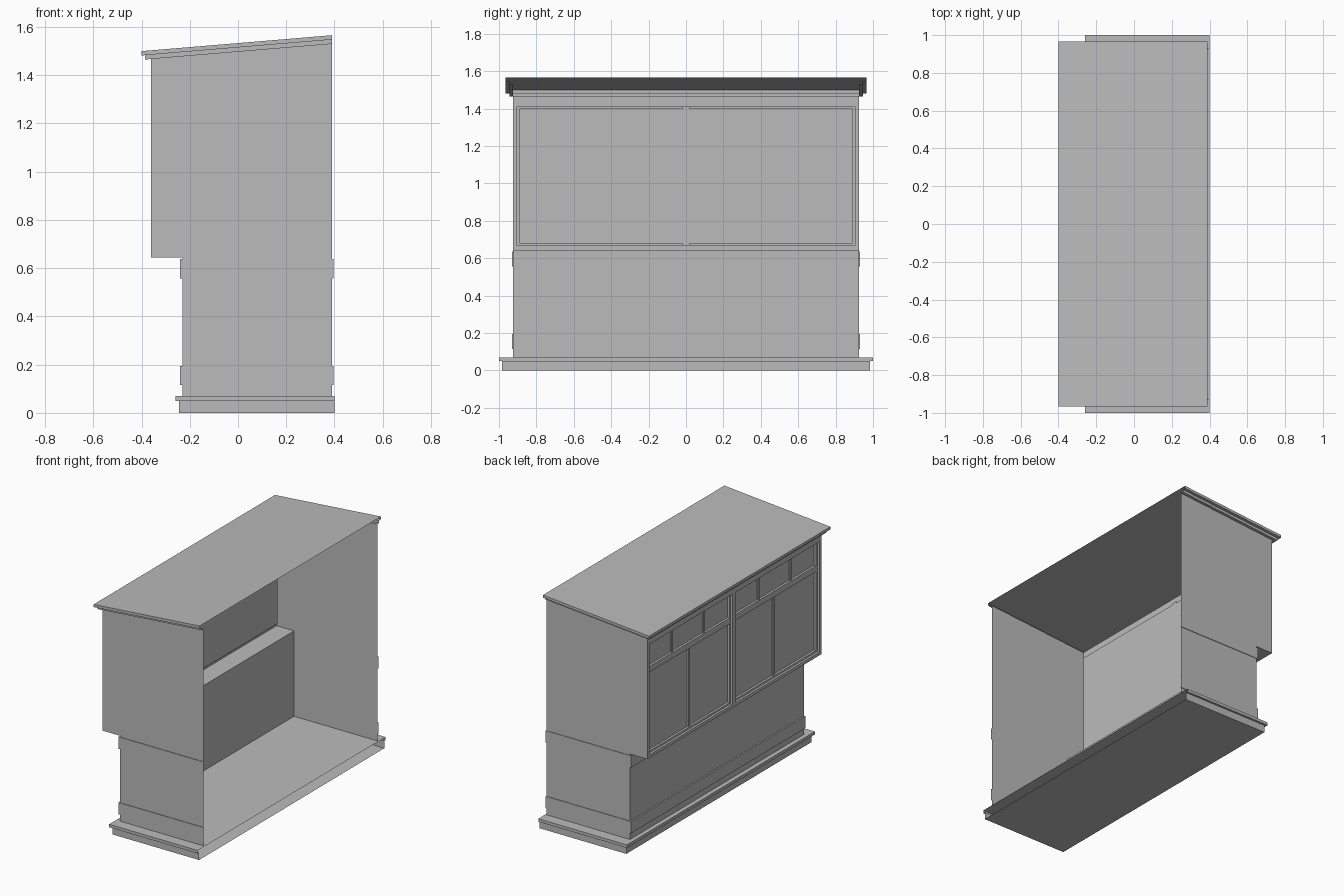
import bpy

if "Cube" in bpy.data.objects:
    bpy.data.objects.remove(bpy.data.objects["Cube"], do_unlink=True)

GREY = (0.5, 0.5, 0.5, 1)
mat = bpy.data.materials.new("plain grey")
mat.use_nodes = True
mat.diffuse_color = GREY
mat.node_tree.nodes["Principled BSDF"].inputs["Base Color"].default_value = GREY

SLOPE = 0.0835            # roof rise per unit x
BACK = 0.39               # open rear edge
BAY, COUNTER = -0.36, -0.23
HALF = 0.925              # half width of the body
SILL, FLOOR = 0.645, 0.07


def make(name, verts, faces):
    mesh = bpy.data.meshes.new(name)
    mesh.from_pydata(verts, [], faces)
    mesh.materials.append(mat)
    obj = bpy.data.objects.new(name, mesh)
    bpy.context.collection.objects.link(obj)
    return obj


def box(name, x0, x1, y0, y1, z0, z1):
    verts = [(x, y, z) for x in (x0, x1) for y in (y0, y1) for z in (z0, z1)]
    make(name, verts, [(0, 1, 3, 2), (4, 6, 7, 5), (0, 4, 5, 1),
                       (2, 3, 7, 6), (0, 2, 6, 4), (1, 5, 7, 3)])


def three_sided(name, profile, back, slope=0, bottom=False, top=False):
    """Moulding round the front and both ends; profile = (front x, half width, z)."""
    verts, faces = [], []
    for front, half, z in profile:
        for x, y in ((back, -half), (front, -half), (front, half), (back, half)):
            verts.append((x, y, z + slope * x))
    for level in range(len(profile) - 1):
        for i in range(3):
            a = level * 4 + i
            faces.append((a + 1, a, a + 4, a + 5))
    if bottom:
        faces.append((0, 1, 2, 3))
    if top:
        n = len(verts)
        faces.append((n - 1, n - 2, n - 3, n - 4))
    make(name, verts, faces)


# Stepped plinth with floor
three_sided("plinth", [(-0.245, 0.985, 0), (-0.245, 0.985, 0.05),
                       (-0.26, 1.0, 0.05), (-0.26, 1.0, FLOOR)],
            0.4, bottom=True, top=True)

# End walls
EAVE = 1.497
for side, y in (("left", HALF), ("right", -HALF)):
    outline = [(COUNTER, FLOOR), (BACK, FLOOR), (BACK, EAVE + SLOPE * BACK),
               (BAY, EAVE + SLOPE * BAY), (BAY, SILL), (COUNTER, SILL)]
    order = list(range(len(outline)))
    if y > 0:
        order.reverse()
    make("end_wall_" + side, [(x, y, z) for x, z in outline], [order])

# Counter wall and the shelf of the projecting bay
make("counter_wall", [(COUNTER, HALF, FLOOR), (COUNTER, -HALF, FLOOR),
                      (COUNTER, -HALF, SILL), (COUNTER, HALF, SILL)],
     [(3, 2, 1, 0)])
make("bay_shelf", [(BAY, -HALF, SILL), (BAY, HALF, SILL),
                   (COUNTER, HALF, SILL), (COUNTER, -HALF, SILL)],
     [(0, 1, 2, 3)])

# Flat trim bands
for name, z0, z1 in (("lower_band", 0.115, 0.195), ("upper_band", 0.557, 0.637)):
    x, y = COUNTER - 0.01, HALF + 0.004
    three_sided(name, [(COUNTER, HALF, z0), (x, y, z0), (x, y, z1),
                       (COUNTER, HALF, z1)], 0.395)

# Sloping roof with stepped eaves
three_sided("roof", [(BAY, HALF, EAVE), (-0.385, 0.945, EAVE),
                     (-0.385, 0.945, 1.515), (-0.40, 0.965, 1.515),
                     (-0.40, 0.965, 1.533)], BACK, slope=SLOPE, top=True)

# Window wall: stepped reveal ending in the glazing
GLASS = BAY + 0.03
STEP = BAY + 0.015
rings = [(BAY, HALF, SILL, EAVE + SLOPE * BAY), (BAY, 0.905, 0.667, 1.41),
         (STEP, 0.905, 0.667, 1.41), (STEP, 0.89, 0.68, 1.40),
         (GLASS, 0.89, 0.68, 1.40)]
verts, faces = [], []
for x, half, z0, z1 in rings:
    verts += [(x, half, z0), (x, -half, z0), (x, -half, z1), (x, half, z1)]
for r in range(len(rings) - 1):
    for i in range(4):
        j = (i + 1) % 4
        faces.append((r * 4 + i, r * 4 + j, r * 4 + 4 + j, r * 4 + 4 + i))
faces.append(tuple(range(len(verts) - 4, len(verts))))
make("window_wall", verts, faces)

# Centre post, transom and glazing bars
box("centre_post", BAY, GLASS, -0.02, 0.02, 0.667, 1.41)
box("centre_post_frame", STEP, GLASS, -0.03, 0.03, 0.68, 1.40)
for side, s in (("left", 1), ("right", -1)):
    y0, y1 = sorted((s * 0.03, s * 0.89))
    box("transom_" + side, STEP, GLASS, y0, y1, 1.21, 1.25)
    for name, y, z0, z1 in (("upper_bar_inner_", 0.29, 1.25, 1.40),
                            ("upper_bar_outer_", 0.63, 1.25, 1.40),
                            ("lower_bar_", 0.45, 0.68, 1.21)):
        box(name + side, GLASS - 0.01, GLASS, s * y - 0.008, s * y + 0.008, z0, z1)
